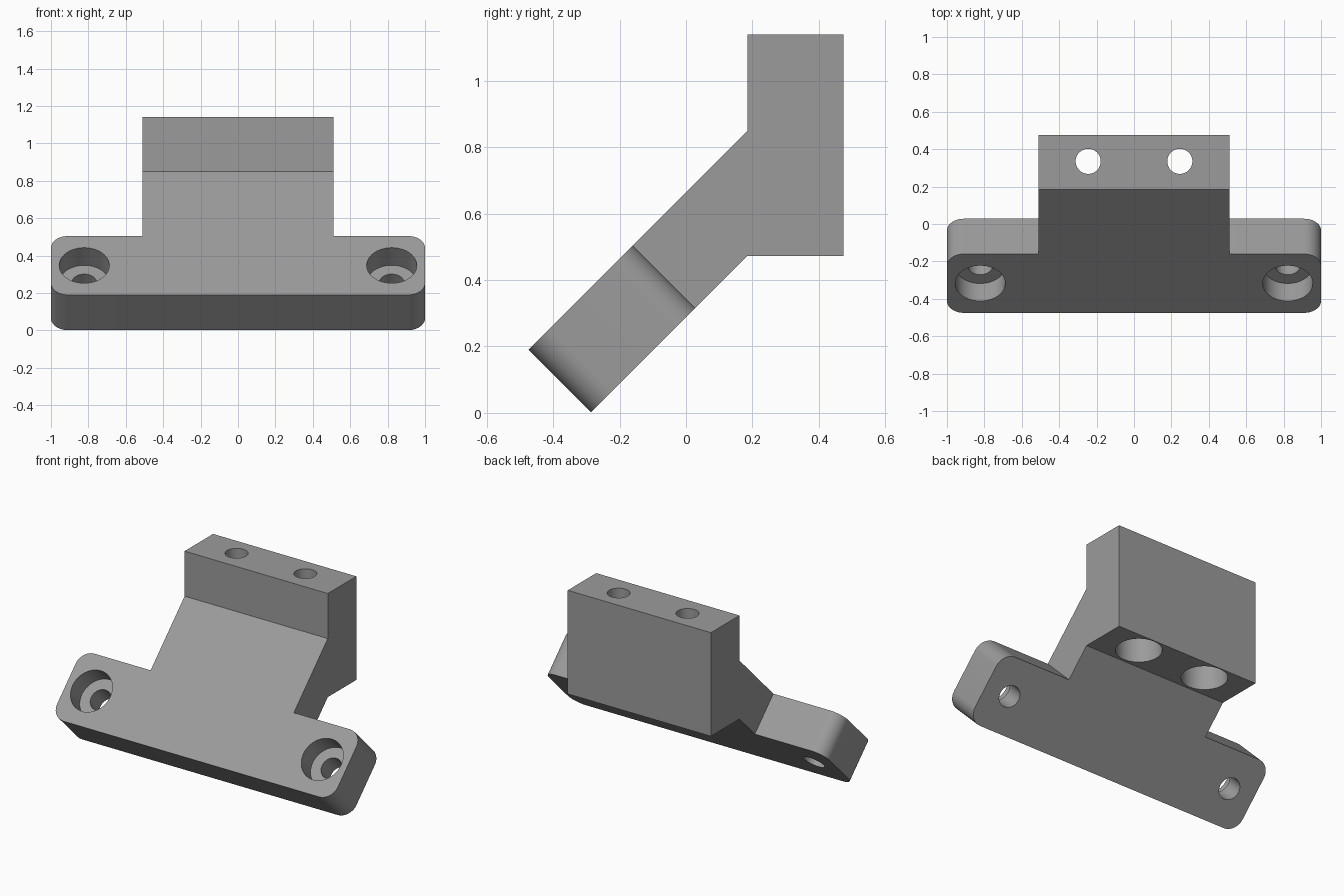
import bpy, bmesh, math
from mathutils import Matrix

if "Cube" in bpy.data.objects:
    bpy.data.objects.remove(bpy.data.objects["Cube"])

GREY = bpy.data.materials.new("plain grey")
GREY.diffuse_color = (0.33, 0.33, 0.33, 1)
GREY.use_nodes = True
GREY.node_tree.nodes["Principled BSDF"].inputs["Base Color"].default_value = GREY.diffuse_color

# frame of the sloped face: local x across, y up the slope, z out of the face
SLOPE = Matrix.Translation((0, -0.475, 0.19)) @ Matrix.Rotation(math.radians(45), 4, 'X')


def make(name, bm, matrix):
    bmesh.ops.transform(bm, matrix=matrix, verts=bm.verts)
    bmesh.ops.recalc_face_normals(bm, faces=bm.faces)
    mesh = bpy.data.meshes.new(name)
    bm.to_mesh(mesh)
    bm.free()
    mesh.materials.append(GREY)
    obj = bpy.data.objects.new(name, mesh)
    bpy.context.collection.objects.link(obj)
    return obj


def prism(name, outline, low, high, matrix):
    """Outline in local xy, extruded from low to high along local z."""
    bm = bmesh.new()
    face = bm.faces.new([bm.verts.new((x, y, low)) for x, y in outline])
    top = bmesh.ops.extrude_face_region(bm, geom=[face])["geom"]
    bmesh.ops.translate(bm, vec=(0, 0, high - low),
                        verts=[v for v in top if isinstance(v, bmesh.types.BMVert)])
    return make(name, bm, matrix)


def stepped_hole(name, steps, matrix, sides=48):
    """Closed turned shape from (radius, z) steps."""
    bm = bmesh.new()
    rings = [[bm.verts.new((r * math.cos(math.tau * i / sides),
                            r * math.sin(math.tau * i / sides), z))
              for i in range(sides)] for r, z in steps]
    for a, b in zip(rings, rings[1:]):
        for i in range(sides):
            j = (i + 1) % sides
            bm.faces.new((a[i], a[j], b[j], b[i]))
    bm.faces.new(rings[0])
    bm.faces.new(rings[-1])
    return make(name, bm, matrix)


def boolean(obj, cutter, operation):
    mod = obj.modifiers.new(operation, 'BOOLEAN')
    mod.object, mod.operation, mod.solver = cutter, operation, 'EXACT'
    bpy.context.view_layer.objects.active = obj
    bpy.ops.object.modifier_apply(modifier=mod.name)
    bpy.data.objects.remove(cutter)


def corner(cx, cy, start, r=0.09, n=10):
    return [(cx + r * math.cos(math.radians(start + 90 * i / n)),
             cy + r * math.sin(math.radians(start + 90 * i / n))) for i in range(n + 1)]


# bracket: bent side profile (y, z) run across the full width
profile = [(-0.575, 0.09), (0.185, 0.85), (0.185, 1.14), (0.475, 1.14),
           (0.475, 0.473), (0.185, 0.473), (-0.387, -0.099)]
side_on = Matrix(((0, 0, 1, 0), (1, 0, 0, 0), (0, 1, 0, 0), (0, 0, 0, 1)))
bracket = prism("bracket", profile, -1.1, 1.1, side_on)

# trimmed to a T: rounded mounting bar below, straight neck above
right = corner(0.91, 0.09, -90) + corner(0.91, 0.355, 0) + [(0.51, 0.445), (0.51, 2)]
outline = right + [(-x, y) for x, y in reversed(right)]
boolean(bracket, prism("t_trim", outline, -2, 2, SLOPE), 'INTERSECT')

for side in (-1, 1):
    # recessed screw holes in the bar ends
    screw = stepped_hole("screw_hole", [(0.067, -0.5), (0.067, -0.133), (0.134, -0.133),
                                        (0.134, 0.2)],
                         SLOPE @ Matrix.Translation((side * 0.822, 0.223, 0)))
    boolean(bracket, screw, 'DIFFERENCE')
    # upright holes through the block, widened from below
    bolt = stepped_hole("bolt_hole", [(0.134, 0.3), (0.134, 0.873), (0.067, 0.873),
                                      (0.067, 1.3)],
                        Matrix.Translation((side * 0.245, 0.335, 0)))
    boolean(bracket, bolt, 'DIFFERENCE')

bpy.ops.object.select_all(action='DESELECT')
bracket.select_set(True)
bpy.context.view_layer.objects.active = bracket
bpy.ops.object.shade_smooth_by_angle(angle=math.radians(30))
